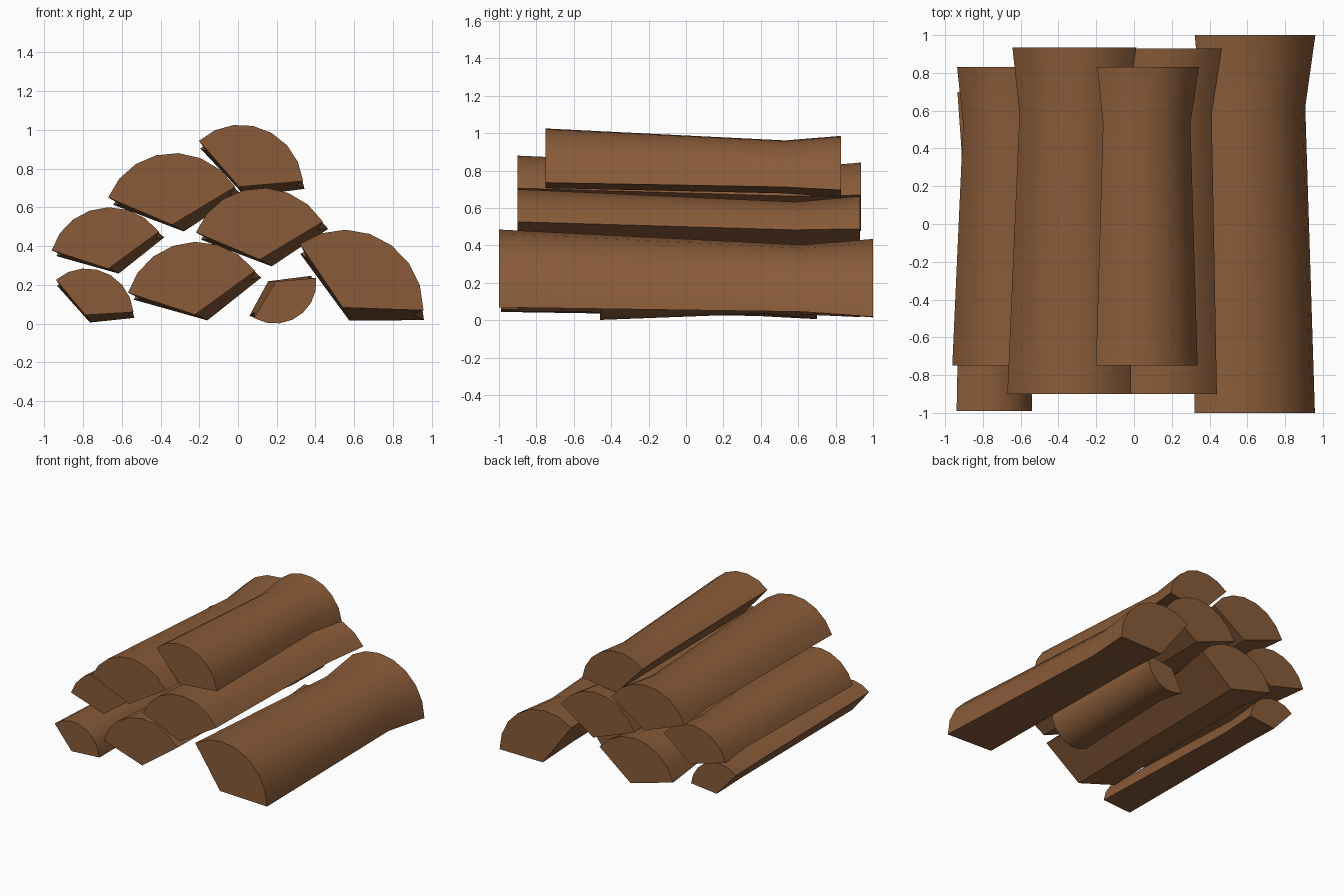
import bpy, bmesh
from math import radians, cos, sin

if "Cube" in bpy.data.objects:
    bpy.data.objects.remove(bpy.data.objects["Cube"])

bark = bpy.data.materials.new("split_wood")
bark.diffuse_color = (0.25, 0.105, 0.04, 1)
bark.use_nodes = True
bark.node_tree.nodes["Principled BSDF"].inputs["Base Color"].default_value = bark.diffuse_color

# Shared wedge section: rounded bark side, with a separate heart point
STEPS = 7
ARC = []
for i in range(STEPS + 1):
    a = radians(126 * i / STEPS)
    r = 1 - 0.055 * i / STEPS
    ARC.append((r * cos(a), r * sin(a)))

# Stations along the log: position, section scale, offset, heart point
STATIONS = [
    (0.00, 1.00, (0.00, 0.00), (0.00, 0.00)),
    (0.81, 0.86, (0.02, -0.06), (0.06, -0.09)),
    (1.00, 1.00, (0.01, -0.12), (0.09, -0.16)),
]


def split_log(name, x, z, radius, angle, y0, y1):
    c, s = cos(radians(angle)), sin(radians(angle))
    bm = bmesh.new()
    rings = []
    for t, k, (ox, oz), heart in STATIONS:
        section = [heart] + [(k * u + ox, k * v + oz) for u, v in ARC]
        rings.append([bm.verts.new((x + radius * (u * c - v * s),
                                    y0 + (y1 - y0) * t,
                                    z + radius * (u * s + v * c)))
                      for u, v in section])
    n = len(rings[0])
    for a, b in zip(rings, rings[1:]):
        for i in range(n):
            j = (i + 1) % n
            bm.faces.new((a[i], a[j], b[j], b[i]))
    bm.faces.new(rings[0])
    bm.faces.new(rings[-1])
    bmesh.ops.recalc_face_normals(bm, faces=bm.faces)
    mesh = bpy.data.meshes.new(name)
    bm.to_mesh(mesh)
    bm.free()
    mesh.materials.append(bark)
    ob = bpy.data.objects.new(name, mesh)
    bpy.context.collection.objects.link(ob)
    # Smooth bark, crisp split edges
    bpy.ops.object.select_all(action='DESELECT')
    ob.select_set(True)
    bpy.context.view_layer.objects.active = ob
    bpy.ops.object.shade_smooth_by_angle(angle=radians(35))


# Name, heart x and z at the front end, radius, roll, front y, back y
LOGS = [
    ("log_bottom_right", 0.54, 0.083, 0.418, -2, -1.0, 1.0),
    ("log_bottom_middle", -0.222, 0.046, 0.385, 36, -0.9, 0.93),
    ("log_bottom_left_small", -0.789, 0.044, 0.25, 3.5, -0.99, 0.70),
    ("log_bottom_wedge_small", 0.196, 0.217, 0.22, -121, -0.46, 0.62),
    ("log_middle_left", -0.67, 0.283, 0.325, 36, -0.75, 0.83),
    ("log_middle_right", 0.113, 0.33, 0.38, 31, -0.9, 0.93),
    ("log_upper_left", -0.34, 0.51, 0.38, 31, -0.9, 0.935),
    ("log_top", 0.005, 0.706, 0.333, 5, -0.75, 0.83),
]
for spec in LOGS:
    split_log(*spec)
